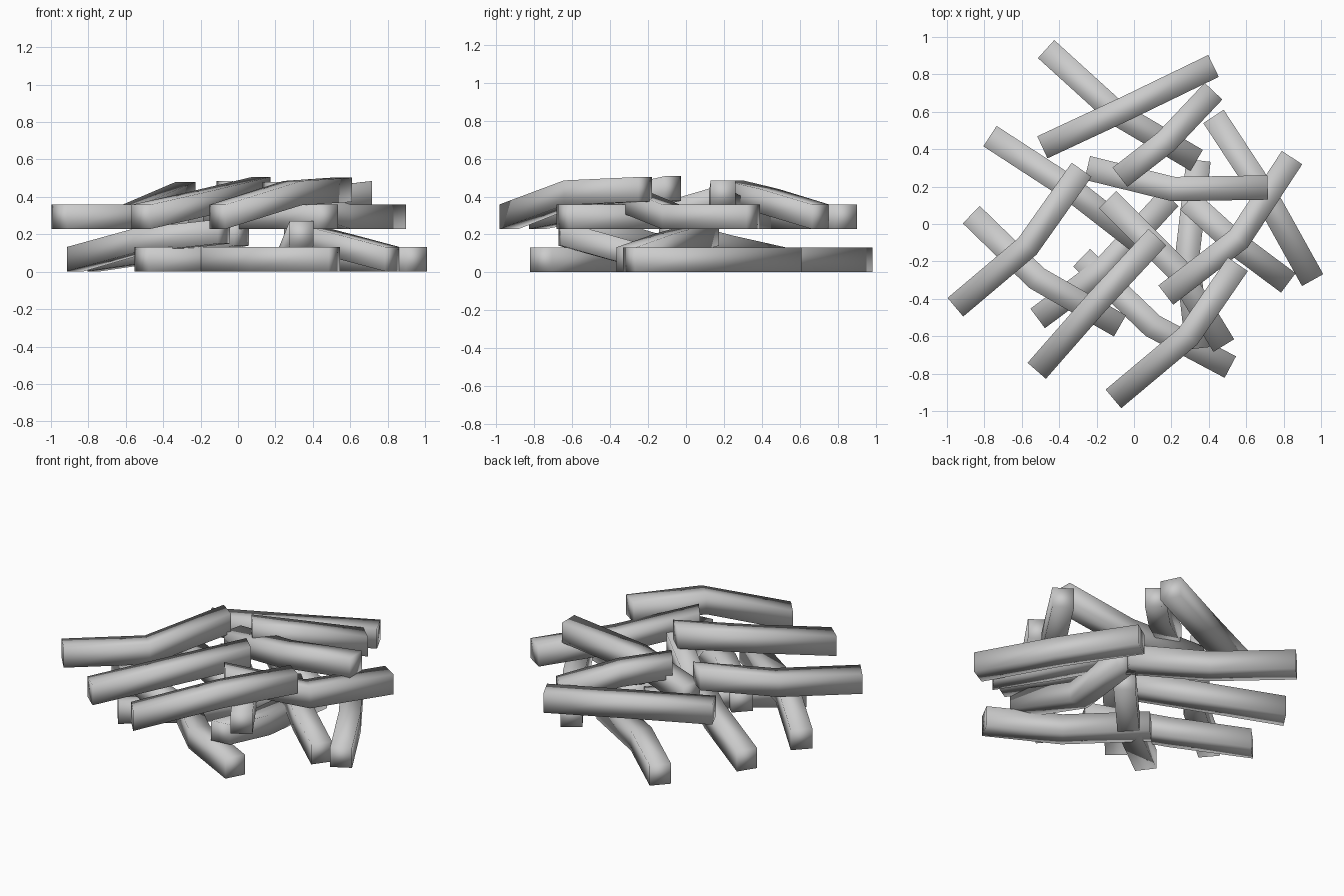
import bpy, bmesh
from mathutils import Vector

if "Cube" in bpy.data.objects:
    bpy.data.objects.remove(bpy.data.objects["Cube"])

HALF = 0.065   # half the width and height of a square stick
LOW, MID, TOP = 0.067, 0.205, 0.293   # centre heights of the layers


def stick(name, points):
    """Square bar swept through three points, with a mitred bend."""
    pts = [Vector(p) for p in points]
    dirs = [(b - a).to_2d().normalized() for a, b in zip(pts, pts[1:])]
    bm = bmesh.new()
    rings = []
    for i, p in enumerate(pts):
        d0 = dirs[max(i - 1, 0)]
        d1 = dirs[min(i, len(dirs) - 1)]
        t = (d0 + d1).normalized()
        w = HALF / t.dot(d0)
        side = Vector((-t.y, t.x, 0)) * w
        up = Vector((0, 0, HALF))
        rings.append([bm.verts.new(p + side * s + up * u)
                      for s, u in ((1, 1), (1, -1), (-1, -1), (-1, 1))])
    for a, b in zip(rings, rings[1:]):
        for k in range(4):
            n = (k + 1) % 4
            bm.faces.new((a[k], a[n], b[n], b[k]))
    bm.faces.new(rings[0])
    bm.faces.new(rings[-1])
    bmesh.ops.recalc_face_normals(bm, faces=bm.faces)
    for f in bm.faces:
        f.smooth = True
    mesh = bpy.data.meshes.new(name)
    bm.to_mesh(mesh)
    bm.free()
    obj = bpy.data.objects.new(name, mesh)
    bpy.context.collection.objects.link(obj)


# Bottom layer, lying on or leaning off the ground
bottom = [
    [(-0.47, 0.935, LOW), (-0.09, 0.59, LOW), (0.335, 0.34, LOW)],
    [(-0.77, 0.47, LOW), (-0.34, 0.19, 0.13), (0.02, -0.09, MID)],
    [(-0.87, 0.05, LOW), (-0.52, -0.29, 0.165), (-0.075, -0.545, 0.215)],
    [(-0.515, -0.505, LOW), (-0.16, -0.24, LOW), (0.19, 0.14, LOW)],
    [(-0.28, -0.18, LOW), (0.10, -0.545, LOW), (0.515, -0.765, LOW)],
    [(0.345, 0.34, LOW), (0.285, -0.17, LOW), (0.34, -0.665, MID)],
    [(0.29, 0.125, MID), (0.55, -0.11, 0.14), (0.825, -0.315, LOW)],
    [(0.425, 0.575, LOW), (0.71, 0.14, LOW), (0.955, -0.30, LOW)],
]
# Upper layer, resting across the lower sticks
upper = [
    [(-0.49, 0.41, TOP), (-0.05, 0.615, TOP), (0.425, 0.845, TOP)],
    [(0.425, 0.71, TOP), (0.17, 0.44, 0.375), (-0.075, 0.25, 0.42)],
    [(-0.25, 0.30, TOP), (0.21, 0.187, 0.36), (0.715, 0.195, 0.42)],
    [(-0.955, -0.445, TOP), (-0.57, -0.12, TOP), (-0.28, 0.29, 0.415)],
    [(-0.14, 0.13, TOP), (0.23, -0.24, TOP), (0.48, -0.65, TOP)],
    [(0.845, 0.355, TOP), (0.56, -0.08, TOP), (0.17, -0.38, 0.415)],
    [(-0.52, -0.785, TOP), (-0.20, -0.42, 0.365), (0.125, -0.07, 0.442)],
    [(-0.11, -0.935, TOP), (0.29, -0.60, 0.42), (0.555, -0.215, 0.438)],
]
for layer, sticks in (("bottom_stick", bottom), ("upper_stick", upper)):
    for i, pts in enumerate(sticks):
        stick(f"{layer}_{i + 1}", pts)
